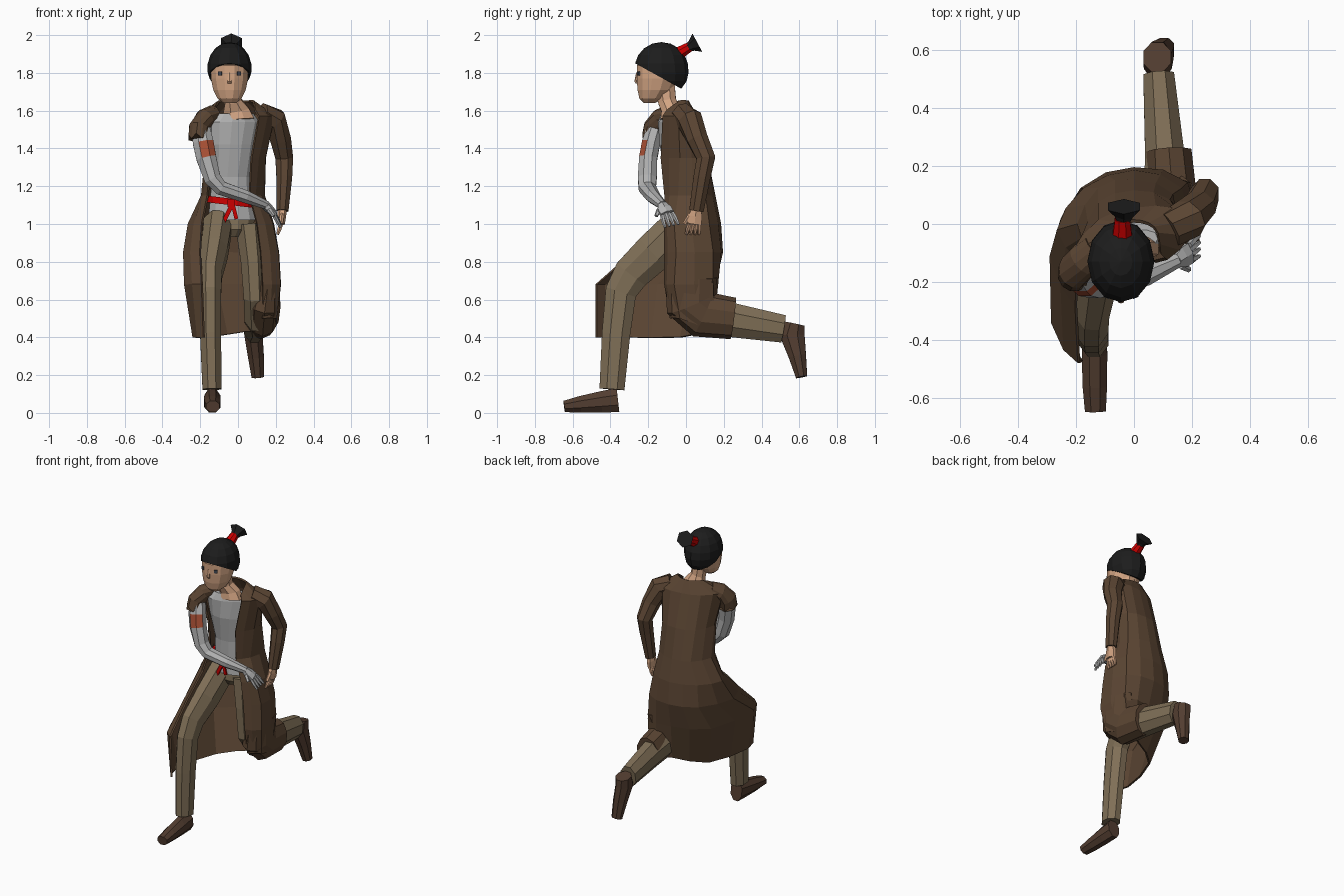
import bpy, bmesh, math
from mathutils import Vector

def material(name, r, g, b):
    m = bpy.data.materials.new(name)
    m.diffuse_color = (r, g, b, 1)
    return m

BROWN = material("coat brown", 0.105, 0.06, 0.033)
TAN = material("trouser tan", 0.215, 0.16, 0.095)
GREY = material("shirt grey", 0.45, 0.45, 0.45)
BLACK = material("hair black", 0.012, 0.012, 0.012)
RED = material("sash red", 0.6, 0.0, 0.0)
SKIN = material("skin", 0.66, 0.38, 0.23)
BOOT = material("boot brown", 0.085, 0.047, 0.03)
RUST = material("patch rust", 0.4, 0.08, 0.035)
EYE = material("eye grey", 0.05, 0.06, 0.08)

def loft(name, rings, mat, closed=True, caps=True):
    """Skin a list of point rings."""
    bm = bmesh.new()
    vs = [[bm.verts.new(p) for p in ring] for ring in rings]
    n = len(rings[0])
    for a, b in zip(vs, vs[1:]):
        for i in range(n if closed else n - 1):
            j = (i + 1) % n
            bm.faces.new((a[i], a[j], b[j], b[i]))
    if closed and caps:
        bm.faces.new(vs[0])
        bm.faces.new(vs[-1])
    bmesh.ops.recalc_face_normals(bm, faces=bm.faces[:])
    me = bpy.data.meshes.new(name)
    bm.to_mesh(me)
    bm.free()
    me.materials.append(mat)
    ob = bpy.data.objects.new(name, me)
    bpy.context.collection.objects.link(ob)
    return ob

def tube(name, pts, mat, ref=(1, 0, 0), n=8, caps=True):
    """Sweep an n-gon along (x, y, z, r_along_ref, r_across) points."""
    P = [Vector(p[:3]) for p in pts]
    rings = []
    k = 1 / math.cos(math.pi / n)
    for i, p in enumerate(pts):
        t = Vector((0, 0, 0))
        if i > 0:
            t += (P[i] - P[i - 1]).normalized()
        if i < len(P) - 1:
            t += (P[i + 1] - P[i]).normalized()
        t.normalize()
        u = Vector(ref)
        u = (u - t * u.dot(t)).normalized()
        v = t.cross(u)
        ang = [2 * math.pi * (j + .5) / n for j in range(n)]
        rings.append([P[i] + u * (p[3] * k * math.cos(a)) + v * (p[4] * k * math.sin(a)) for a in ang])
    return loft(name, rings, mat, caps=caps)

def stack(name, rows, mat, n=12, tilt=0, caps=True):
    """Horizontal ellipses: (z, cx, cy, rx, ry, yaw degrees)."""
    rings = []
    for z, cx, cy, rx, ry, yaw in rows:
        w = math.radians(yaw)
        ring = []
        for j in range(n):
            a = 2 * math.pi * (j + .5) / n
            x, y = rx * 1.02 * math.cos(a), ry * 1.02 * math.sin(a)
            ring.append((cx + x * math.cos(w) - y * math.sin(w),
                         cy + x * math.sin(w) + y * math.cos(w), z - tilt * x))
        rings.append(ring)
    return loft(name, rings, mat, caps=caps)

def plate(name, loc, size, mat, yaw=0, roll=0):
    bpy.ops.mesh.primitive_cube_add(size=1, location=loc, rotation=(0, roll, yaw))
    ob = bpy.context.object
    ob.name = name
    ob.scale = size
    ob.data.materials.append(mat)

def smooth(points):
    """Put a Catmull-Rom midpoint between neighbours of an open line."""
    out = []
    for i in range(len(points) - 1):
        a, b = points[i], points[i + 1]
        z, c = points[max(i - 1, 0)], points[min(i + 2, len(points) - 1)]
        out += [a, (a + b) * .5625 - (z + c) * .0625]
    return out + [points[-1]]

# --- coat: open at the front, each row runs from its +x edge round the back to its -x edge
coat_rows = [
    (1.65, (.09, -.10, .08, -.03, .05, .0, 0, .01, -.05, .0, -.10, -.04, -.12, -.12)),
    (1.57, (.11, -.12, .19, -.04, .14, .05, 0, .05, -.12, .01, -.21, -.10, -.16, -.16)),
    (1.35, (.07, -.13, .14, -.03, .12, .08, 0, .11, -.12, .07, -.17, -.06, -.14, -.12)),
    (1.15, (.06, -.11, .12, -.04, .13, .10, 0, .15, -.12, .12, -.19, .0, -.16, -.08)),
    (1.00, (.10, -.11, .18, -.06, .16, .12, 0, .18, -.17, .12, -.26, -.02, -.19, -.12)),
    (0.85, (.12, -.11, .21, -.05, .18, .14, 0, .19, -.18, .12, -.285, -.11, -.20, -.28)),
    (0.68, (.13, -.11, .22, -.06, .19, .14, .01, .15, -.22, .04, -.28, -.34, -.19, -.475)),
    (0.40, (.13, -.08, .20, -.03, .17, .15, .04, .09, -.15, -.03, -.235, -.34, -.18, -.475)),
]
rings = []
for z, c in coat_rows:
    lift = {0: .1, 1: .1, 3: .03, 2: .03} if z < .5 else {0: -.05, 6: -.04} if z > 1.6 else {}
    rings.append(smooth([Vector((c[2*i], c[2*i+1], z + lift.get(i, 0))) for i in range(7)]))
coat = loft("coat", rings, BROWN, closed=False)
mod = coat.modifiers.new("cloth thickness", 'SOLIDIFY')
mod.thickness, mod.offset = .012, 0

# coat tail wrapped over the trailing knee
tube("coat_knee_wrap", [(.165, .03, .72, .055, .13), (.14, .025, .58, .085, .13),
                        (.13, .09, .52, .085, .12), (.12, .25, .50, .078, .105)], BROWN, n=10)
# long sleeve and short torn sleeve
Y = (0, 1, 0)
tube("long_sleeve", [(.12, -.02, 1.58, .06, .06), (.19, .02, 1.55, .065, .065), (.225, .06, 1.45, .055, .055),
                     (.245, .105, 1.35, .05, .047), (.245, .085, 1.25, .045, .042),
                     (.235, .055, 1.07, .038, .032)], BROWN, Y)
stub = tube("torn_sleeve", [(-.13, -.08, 1.585, .05, .045), (-.175, -.125, 1.56, .06, .05),
                            (-.205, -.16, 1.51, .064, .054), (-.206, -.172, 1.445, .06, .056)], BROWN, Y, n=12)
for v in list(stub.data.vertices)[-12::2]:
    v.co.z += .025

# --- shirt, sash
stack("shirt", [(1.585, -.015, -.075, .10, .045, 20), (1.54, -.02, -.07, .14, .062, 22),
                (1.42, -.03, -.06, .12, .075, 15), (1.25, -.035, -.03, .105, .078, 5),
                (1.12, -.035, -.02, .115, .082, 0), (1.02, -.03, -.01, .13, .095, 0)], GREY)
stack("sash", [(1.10, -.04, -.02, .128, .095, 0), (1.135, -.04, -.02, .126, .093, 0)], RED, tilt=.12)
plate("sash_knot", (-.035, -.122, 1.11), (.04, .025, .04), RED)
plate("sash_tail_a", (-.055, -.124, 1.055), (.022, .01, .1), RED, roll=.45)
plate("sash_tail_b", (-.018, -.124, 1.065), (.02, .01, .08), RED, roll=-.25)

# --- trousers
stack("trouser_seat", [(.93, -.03, 0, .05, .06, 0), (.97, -.03, 0, .11, .09, 0),
                       (1.05, -.03, 0, .125, .085, 0)], TAN)
tube("front_trouser_leg", [(-.105, -.02, 1.0, .075, .1), (-.125, -.17, .85, .07, .105), (-.145, -.29, .735, .06, .095),
                           (-.147, -.345, .64, .058, .083), (-.145, -.37, .42, .056, .075),
                           (-.138, -.392, .125, .05, .066)], TAN)
tube("back_trouser_leg", [(.06, 0, 1.0, .075, .095), (.08, -.005, .8, .065, .095), (.09, -.005, .62, .06, .09),
                          (.1, .07, .52, .065, .1), (.105, .25, .49, .067, .09), (.085, .515, .445, .053, .073)], TAN)

# --- boots
tube("front_boot", [(-.136, -.36, .068, .042, .064), (-.136, -.45, .058, .044, .056),
                    (-.135, -.56, .045, .042, .044), (-.133, -.645, .034, .036, .03)], BOOT)
tube("back_boot", [(.08, .575, .472, .048, .052), (.082, .562, .41, .048, .066),
                   (.095, .59, .3, .042, .046), (.105, .612, .19, .033, .03)], BOOT)

# --- bare grey arm with a rust patch on its front
arm = tube("wrapped_arm", [(-.195, -.165, 1.5, .045, .048), (-.184, -.185, 1.43, .048, .055),
                           (-.168, -.2, 1.35, .048, .053), (-.135, -.205, 1.24, .05, .045),
                           (-.09, -.205, 1.19, .045, .038), (.04, -.175, 1.145, .037, .034),
                           (.15, -.125, 1.10, .024, .022)], GREY, Y)
arm.data.materials.append(RUST)
for f in arm.data.polygons:
    if 1.36 < f.center.z < 1.42 and f.normal.dot(Vector((.4, -.9, 0))) > .75:
        f.material_index = 1

# --- hands
def hand(name, wrist, palm, tip, spread, mat):
    w, p, t, s = Vector(wrist), Vector(palm), Vector(tip), Vector(spread)
    tube(name + "_palm", [(*w, .024, .022), (*w.lerp(p, .5), .036, .02), (*p, .036, .017)], mat, Y, n=6)
    for k in range(4):
        o = s * (k - 1.5)
        tube(f"{name}_finger_{k}", [(*(p + o), .009, .009), (*(p.lerp(t, .5) + o * 1.2), .009, .009),
                                    (*(t + o * 1.3), .006, .006)], mat, Y, n=5)
    m = w.lerp(p, .4)
    tube(name + "_thumb", [(*(m - s * 1.5), .011, .011), (*(p - s * 3.2), .008, .008)], mat, Y, n=5)

hand("grey_hand", (.145, -.127, 1.10), (.19, -.10, 1.055), (.225, -.075, .99), (0, .018, .004), GREY)
hand("skin_hand", (.235, .055, 1.085), (.228, .045, 1.0), (.21, .035, .945), (0, .017, 0), SKIN)

# --- neck and head
tube("neck", [(-.005, -.085, 1.55, .09, .05), (-.01, -.08, 1.60, .07, .05),
              (-.025, -.10, 1.65, .045, .048), (-.035, -.11, 1.74, .045, .05)], SKIN)
HX = -.045
stack("head", [(1.64, HX, -.195, .035, .03, 0), (1.665, HX, -.18, .065, .068, 0), (1.71, HX, -.162, .087, .096, 0),
               (1.77, HX, -.15, .1, .112, 0), (1.84, HX, -.145, .102, .117, 0),
               (1.88, HX, -.14, .08, .09, 0)], SKIN, n=12)
for s in (-1, 1):
    plate(f"eye_{s}", (HX + s * .05, -.251, 1.797), (.02, .008, .02), EYE, yaw=s * .4)
plate("mouth", (HX, -.249, 1.70), (.03, .008, .004), EYE)
tube("nose", [(HX, -.257, 1.80, .007, .006), (HX, -.266, 1.755, .011, .007), (HX, -.26, 1.745, .01, .004)], SKIN, n=6)

# hair cap, trimmed along a line sloping from forehead to nape
bm = bmesh.new()
bmesh.ops.create_uvsphere(bm, u_segments=12, v_segments=9, radius=1)
for v in bm.verts:
    v.co = Vector((HX + v.co.x * .117, -.13 + v.co.y * .142, 1.825 + v.co.z * .138))
    if v.co.z < 1.825 and v.co.y > -.13:
        v.co.y += .15 * (1.825 - v.co.z)
bmesh.ops.bisect_plane(bm, geom=bm.verts[:] + bm.edges[:] + bm.faces[:], plane_co=(0, -.25, 1.84),
                       plane_no=(0, .55, 1), clear_inner=True)
bmesh.ops.holes_fill(bm, edges=[e for e in bm.edges if e.is_boundary])
me = bpy.data.meshes.new("hair")
bm.to_mesh(me)
bm.free()
me.materials.append(BLACK)
bpy.context.collection.objects.link(bpy.data.objects.new("hair", me))

# ponytail
tube("hair_tie", [(HX + .005, -.045, 1.90, .034, .034), (HX + .005, .018, 1.937, .026, .026)], RED)
tube("ponytail", [(HX + .007, .01, 1.932, .022, .02), (HX + .01, .03, 1.944, .03, .026),
                  (HX + .01, .06, 1.96, .055, .048)], BLACK, n=6)
